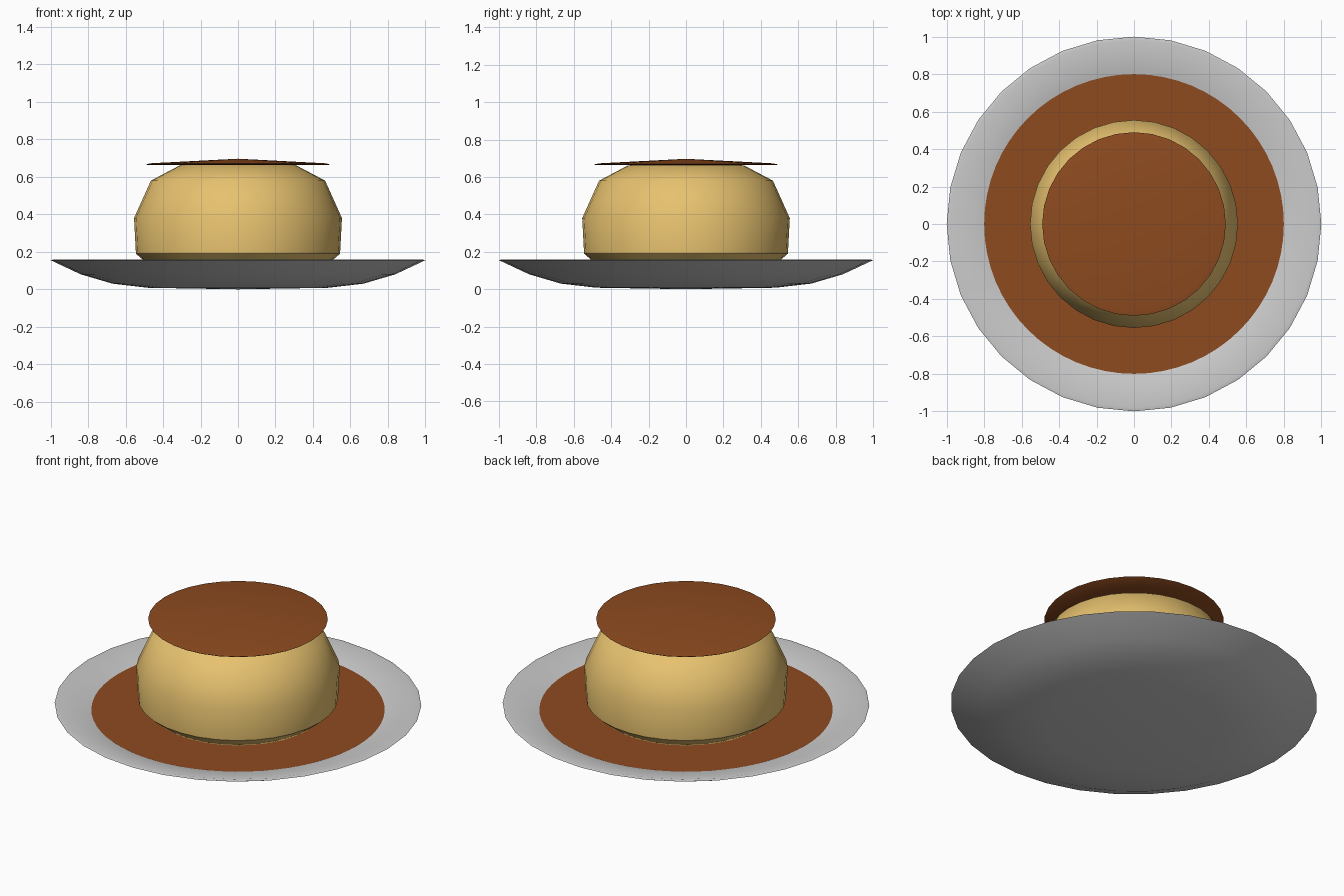
import bpy, bmesh, math

if "Cube" in bpy.data.objects:
    bpy.data.objects.remove(bpy.data.objects["Cube"])


def material(name, color):
    mat = bpy.data.materials.new(name)
    mat.diffuse_color = color
    mat.use_nodes = True
    mat.node_tree.nodes["Principled BSDF"].inputs["Base Color"].default_value = mat.diffuse_color
    return mat


def lathe(name, profile, mat=None, sides=32, angle=40):
    """Revolve (radius, height) points round the z axis."""
    bm = bmesh.new()
    rings = []
    for r, z in profile:
        if r == 0:
            rings.append([bm.verts.new((0, 0, z))] * sides)
        else:
            rings.append([bm.verts.new((r * math.cos(2 * math.pi * i / sides),
                                        r * math.sin(2 * math.pi * i / sides), z))
                          for i in range(sides)])
    for a, b in zip(rings, rings[1:]):
        for i in range(sides):
            j = (i + 1) % sides
            bm.faces.new(list(dict.fromkeys((a[i], a[j], b[j], b[i]))))
    bmesh.ops.recalc_face_normals(bm, faces=bm.faces)
    mesh = bpy.data.meshes.new(name)
    bm.to_mesh(mesh)
    bm.free()
    obj = bpy.data.objects.new(name, mesh)
    bpy.context.collection.objects.link(obj)
    if mat:
        mesh.materials.append(mat)
    bpy.ops.object.select_all(action='DESELECT')
    obj.select_set(True)
    bpy.context.view_layer.objects.active = obj
    bpy.ops.object.shade_smooth_by_angle(angle=math.radians(angle))
    return obj


caramel = material("caramel", (0.27, 0.07, 0.014, 1))
custard = material("custard", (0.80, 0.54, 0.16, 1))

# Shallow dish
lathe("plate", [(0, 0), (0.48, 0.008), (0.67, 0.03), (0.84, 0.08), (1.0, 0.155),
                (0.98, 0.16), (0.8, 0.119), (0.62, 0.07), (0.46, 0.045), (0, 0.04)])

# Sauce pooled in the dish
lathe("sauce_pool", [(0, 0.122), (0.8, 0.122), (0.62, 0.075), (0, 0.05)], caramel, sides=64)

# Bulging pudding
lathe("pudding", [(0, 0.12), (0.46, 0.12), (0.51, 0.16), (0.545, 0.19), (0.555, 0.38),
                  (0.465, 0.58), (0.31, 0.662), (0, 0.68)], custard)

# Thin caramel cap
lathe("caramel_cap", [(0, 0.697), (0.25, 0.684), (0.46, 0.673), (0.49, 0.668), (0.485, 0.664),
                      (0.3, 0.664), (0, 0.664)], caramel)
